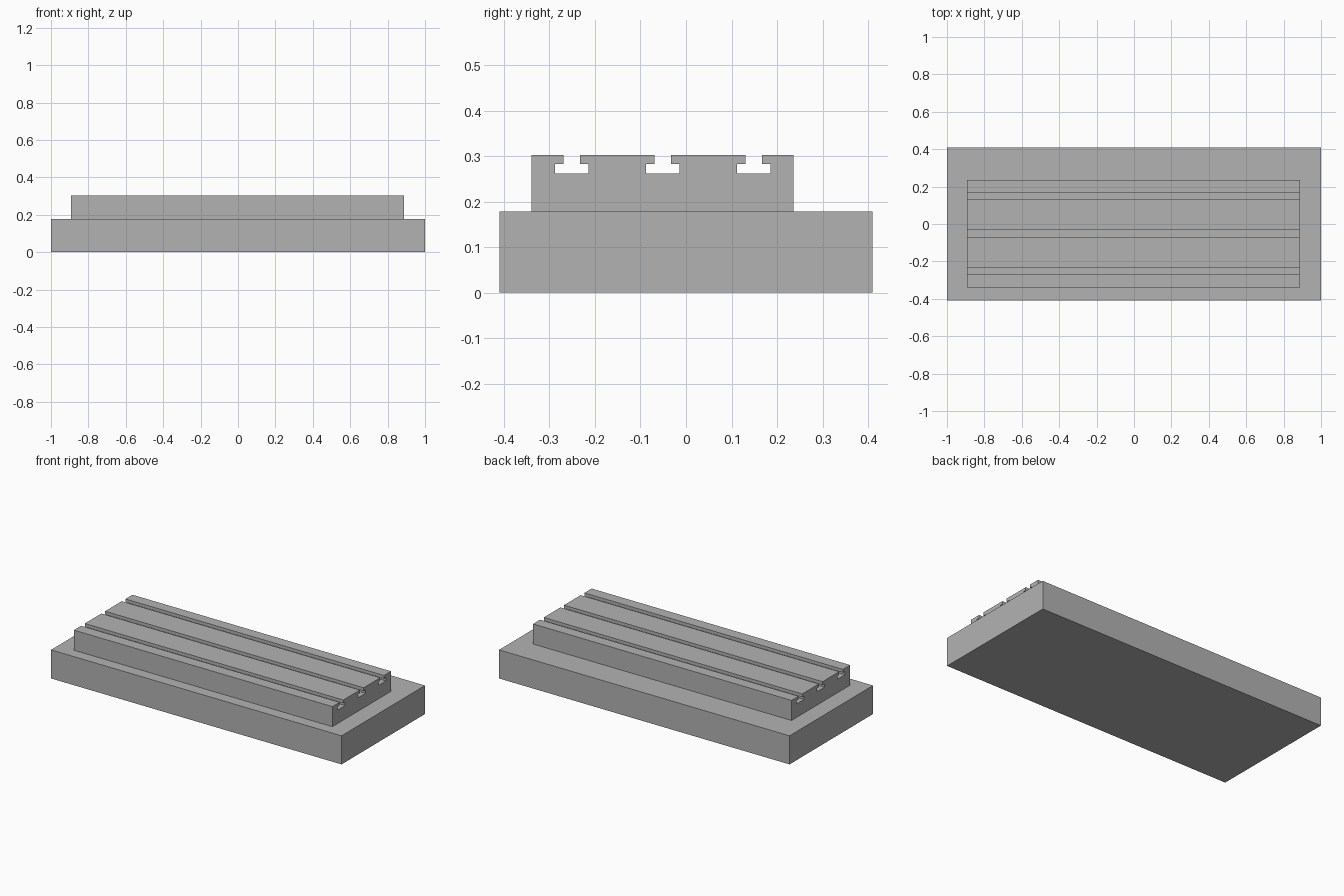
import bpy
import bmesh

if "Cube" in bpy.data.objects:
    bpy.data.objects.remove(bpy.data.objects["Cube"])

# Single flat metal colour
grey = bpy.data.materials.new("machine_grey")
grey.use_nodes = True
colour = (0.45, 0.45, 0.45, 1)
grey.diffuse_color = colour
grey.node_tree.nodes["Principled BSDF"].inputs["Base Color"].default_value = colour


def extrude_profile(name, profile, x_min, x_max):
    """Extrude a closed (y, z) profile along x."""
    bm = bmesh.new()
    face = bm.faces.new([bm.verts.new((x_min, y, z)) for y, z in profile])
    result = bmesh.ops.extrude_face_region(bm, geom=[face])
    moved = [v for v in result["geom"] if isinstance(v, bmesh.types.BMVert)]
    bmesh.ops.translate(bm, verts=moved, vec=(x_max - x_min, 0, 0))
    bmesh.ops.recalc_face_normals(bm, faces=bm.faces)
    mesh = bpy.data.meshes.new(name)
    bm.to_mesh(mesh)
    bm.free()
    mesh.materials.append(grey)
    obj = bpy.data.objects.new(name, mesh)
    bpy.context.collection.objects.link(obj)
    return obj


base_top, half_depth = 0.178, 0.41
table_front, table_back, table_top = -0.34, 0.236, 0.303
slot_centres = (-0.251, -0.051, 0.149)
neck, foot = 0.0185, 0.0365
shoulder_z, slot_floor = 0.283, 0.262

# Base slab
extrude_profile("base", [(-half_depth, 0), (half_depth, 0),
                         (half_depth, base_top), (-half_depth, base_top)], -1, 1)

# Work table with T-shaped slots along its length
outline = [(table_back, base_top), (table_front, base_top), (table_front, table_top)]
for c in slot_centres:
    left_side = [(neck, table_top), (neck, shoulder_z),
                 (foot, shoulder_z), (foot, slot_floor)]
    outline += [(c - w, z) for w, z in left_side]
    outline += [(c + w, z) for w, z in reversed(left_side)]
outline.append((table_back, table_top))
extrude_profile("slotted_table", outline, -0.892, 0.888)
